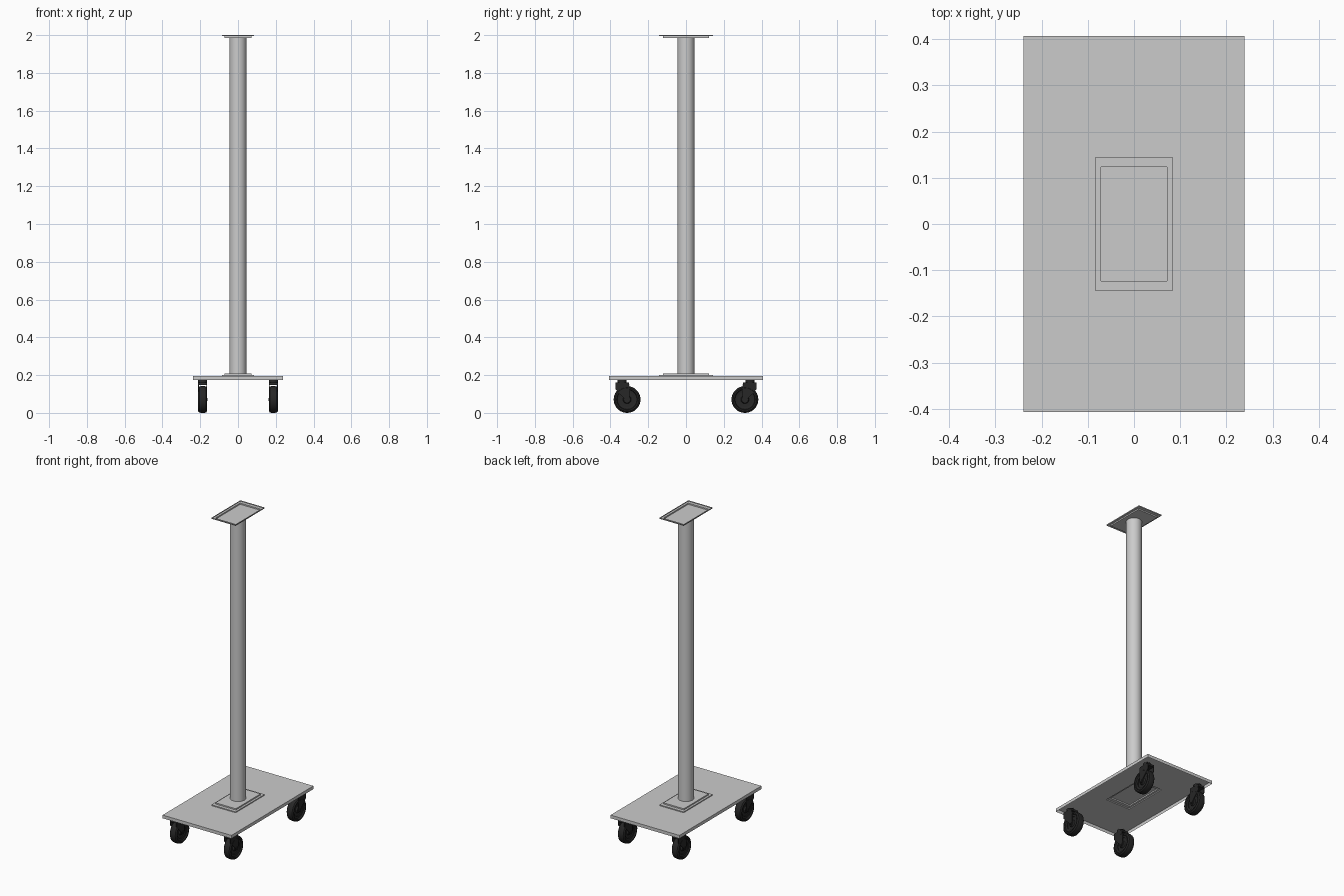
import bpy, bmesh, math
from mathutils import Matrix

if "Cube" in bpy.data.objects:
    bpy.data.objects.remove(bpy.data.objects["Cube"])

dark = bpy.data.materials.new("dark_rubber")
dark.diffuse_color = (0.02, 0.02, 0.02, 1)
dark.use_nodes = True
dark.node_tree.nodes["Principled BSDF"].inputs["Base Color"].default_value = dark.diffuse_color


def make(name, bm, mat=None, smooth=None):
    bmesh.ops.recalc_face_normals(bm, faces=bm.faces)
    me = bpy.data.meshes.new(name)
    bm.to_mesh(me)
    bm.free()
    ob = bpy.data.objects.new(name, me)
    bpy.context.collection.objects.link(ob)
    if mat:
        me.materials.append(mat)
    if smooth:
        bpy.ops.object.select_all(action='DESELECT')
        ob.select_set(True)
        bpy.context.view_layer.objects.active = ob
        bpy.ops.object.shade_smooth_by_angle(angle=math.radians(smooth))
    return ob


def stepped_sheet(name, steps):
    """Thin pressed sheet: rectangular rings (half x, half y, z), last one capped."""
    bm = bmesh.new()
    prev = None
    for hx, hy, z in steps:
        ring = [bm.verts.new((sx * hx, sy * hy, z))
                for sx, sy in ((-1, -1), (1, -1), (1, 1), (-1, 1))]
        if prev:
            for i in range(4):
                j = (i + 1) % 4
                bm.faces.new((prev[i], prev[j], ring[j], ring[i]))
        prev = ring
    bm.faces.new(prev)
    ob = make(name, bm)
    # make the outer side of the sheet face outward
    if ob.data.polygons[-1].normal.z * (steps[-1][2] - steps[0][2]) < 0:
        ob.data.flip_normals()
    return ob


def cylinder(name, r, depth, loc, axis='Z', seg=32, mat=None):
    bm = bmesh.new()
    bmesh.ops.create_cone(bm, cap_ends=True, segments=seg, radius1=r, radius2=r, depth=depth)
    if axis == 'X':
        bm.transform(Matrix.Rotation(math.pi / 2, 4, 'Y'))
    bm.transform(Matrix.Translation(loc))
    return make(name, bm, mat, 35)


def lathe_x(name, profile, loc, seg=36):
    """Closed (x, radius) profile spun around the x axis."""
    bm = bmesh.new()
    rings = []
    for k in range(seg):
        a = 2 * math.pi * k / seg
        rings.append([bm.verts.new((loc[0] + x, loc[1] + r * math.cos(a), loc[2] + r * math.sin(a)))
                      for x, r in profile])
    n = len(profile)
    for k in range(seg):
        p, q = rings[k], rings[(k + 1) % seg]
        for i in range(n):
            j = (i + 1) % n
            bm.faces.new((p[i], p[j], q[j], q[i]))
    return make(name, bm, dark, 35)


def plate_yz(name, pts, x0, x1):
    """Outline in y,z extruded along x."""
    bm = bmesh.new()
    face = bm.faces.new([bm.verts.new((x0, y, z)) for y, z in pts])
    ext = bmesh.ops.extrude_face_region(bm, geom=[face])
    for v in ext['geom']:
        if isinstance(v, bmesh.types.BMVert):
            v.co.x = x1
    return make(name, bm, dark, 30)


# Base platform with stepped foot, and the mirrored tray on top
stepped_sheet("base_platform", [(.2387, .4065, .174), (.2387, .4065, .194), (.084, .1436, .194),
                                (.084, .1436, .200), (.071, .123, .200), (.071, .123, .208)])
stepped_sheet("top_tray", [(.084, .1436, 2.0), (.084, .1436, 1.994),
                           (.071, .123, 1.994), (.071, .123, 1.986)])

# Post
cylinder("post", .045, 1.778, (0, 0, 1.097), seg=48)

# Casters
WX, WY, WZ, R = .187, .312, .071, .071
SWIVEL = .338
tyre = [(-.014, .040), (-.016, .052), (-.023, .055), (-.024, .062), (-.018, .069), (-.008, R),
        (.008, R), (.018, .069), (.024, .062), (.023, .055), (.016, .052), (.014, .040)]
hub = [(-.018, .006), (-.018, .018), (-.009, .022), (-.009, .041),
       (.009, .041), (.009, .022), (.018, .018), (.018, .006)]
for sx in (-1, 1):
    for sy in (-1, 1):
        x, y = sx * WX, sy * WY
        s = sy * SWIVEL
        tag = ("left" if sx < 0 else "right") + ("_front" if sy < 0 else "_back")
        lathe_x("tyre_" + tag, tyre, (x, y, WZ))
        lathe_x("hub_" + tag, hub, (x, y, WZ))
        cylinder("axle_" + tag, .008, .050, (x, y, WZ), 'X', 16, dark)
        cylinder("swivel_" + tag, .024, .014, (x, s, .168), mat=dark)
        # fork crown and two tapered legs running to the axle
        plate_yz("fork_crown_" + tag, [(s + sy * .036, .148), (s + sy * .034, .162),
                                       (s - sy * .036, .162), (s - sy * .038, .148)],
                 x - .023, x + .023)
        leg = [(s + sy * .034, .162), (s - sy * .036, .162), (s - sy * .040, .118),
               (y - sy * .014, WZ + .004), (y - sy * .008, WZ - .012), (y + sy * .008, WZ - .012),
               (y + sy * .014, WZ + .004), (s + sy * .036, .125)]
        for side in (-1, 1):
            plate_yz("fork_leg_" + tag, leg, x + side * .0195, x + side * .0235)
